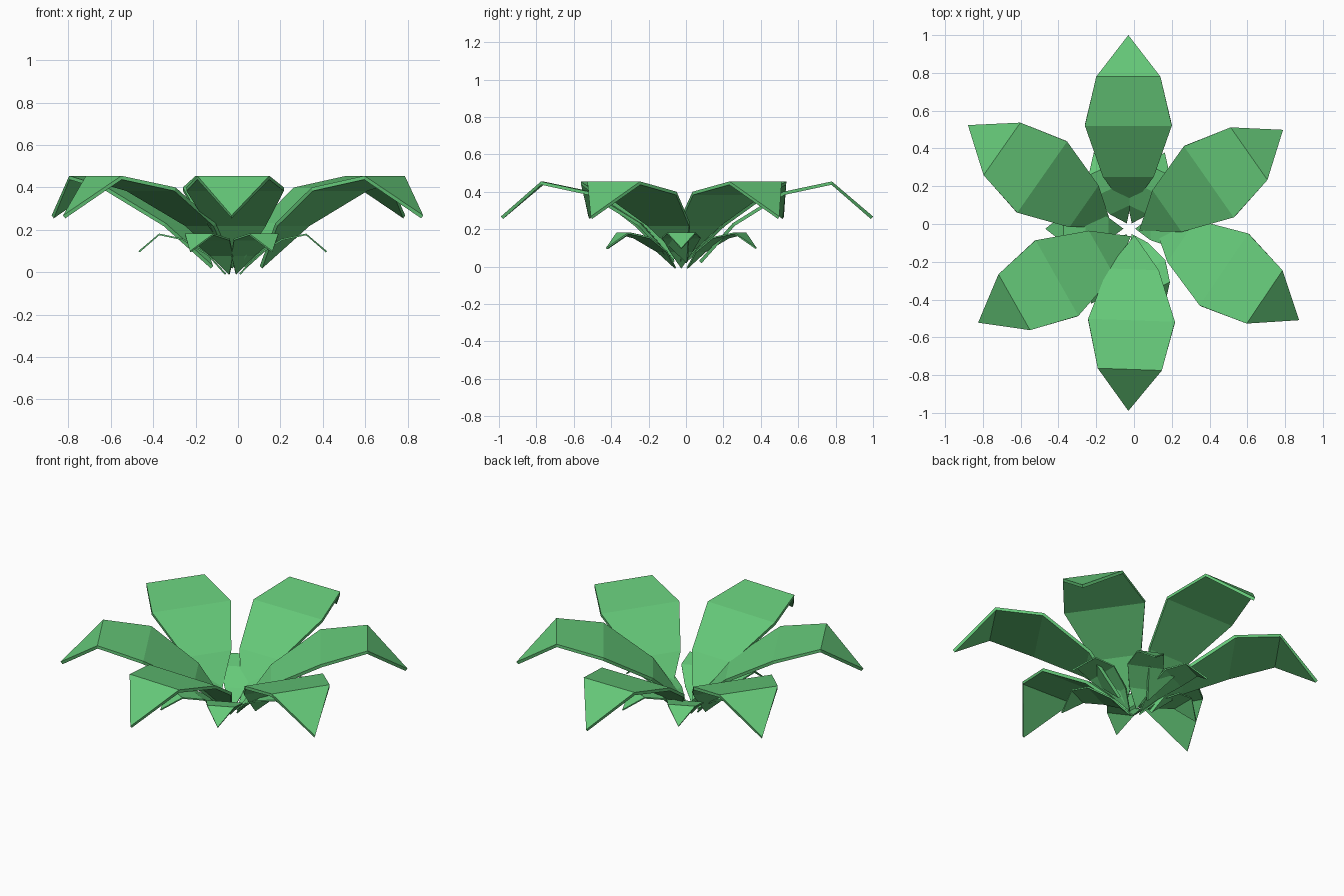
import bpy, bmesh
from math import radians
from mathutils import Matrix, Vector

cube = bpy.data.objects.get("Cube")
if cube:
    bpy.data.objects.remove(cube)

green = bpy.data.materials.new("leaf green")
green.use_nodes = True
colour = (0.13, 0.58, 0.19, 1)
green.diffuse_color = colour
green.node_tree.nodes["Principled BSDF"].inputs["Base Color"].default_value = colour

# Leaf cross-sections from base to tip: distance out, half width, height
PROFILE = [(0.07, 0, 0.03), (0.25, 0.135, 0.232), (0.52, 0.23, 0.40),
           (0.78, 0.17, 0.455), (1.0, 0, 0.268)]
THICKNESS = 0.018


def leaf(name, centre, angle, scale=1.0):
    """Folded pointed blade, thickened downwards."""
    bm = bmesh.new()
    place = (Matrix.Translation(Vector(centre))
             @ Matrix.Rotation(radians(angle), 4, 'Z') @ Matrix.Scale(scale, 4))
    rows = []
    for out, half, height in PROFILE:
        sides = (-half, half) if half else (0,)
        rows.append([bm.verts.new(place @ Vector((out, s, height))) for s in sides])
    for inner, outer in zip(rows, rows[1:]):
        bm.faces.new([inner[0]] + outer + inner[:0:-1])
    bm.normal_update()
    for face in bm.faces:
        if face.normal.z < 0:
            face.normal_flip()
    mesh = bpy.data.meshes.new(name)
    bm.to_mesh(mesh)
    bm.free()
    mesh.materials.append(green)
    obj = bpy.data.objects.new(name, mesh)
    bpy.context.collection.objects.link(obj)
    solid = obj.modifiers.new("thickness", 'SOLIDIFY')
    solid.thickness = THICKNESS * scale
    solid.offset = -1


# Upper ring of large leaves: centre x, centre y, heading
LARGE = [(-0.03, 0, 90), (-0.06, -0.05, 145), (0.045, -0.03, 209.5),
         (0.005, 0.01, 268), (0.045, 0.05, 326), (-0.03, -0.075, 35)]
for i, (x, y, angle) in enumerate(LARGE):
    leaf(f"large_leaf_{i + 1}", (x, y, 0), angle)

# Lower ring of small leaves, turned between the large ones
for i, angle in enumerate((0, 65, 115, 180, 243, 295)):
    leaf(f"small_leaf_{i + 1}", (-0.025, -0.025, -0.02), angle, 0.445)
